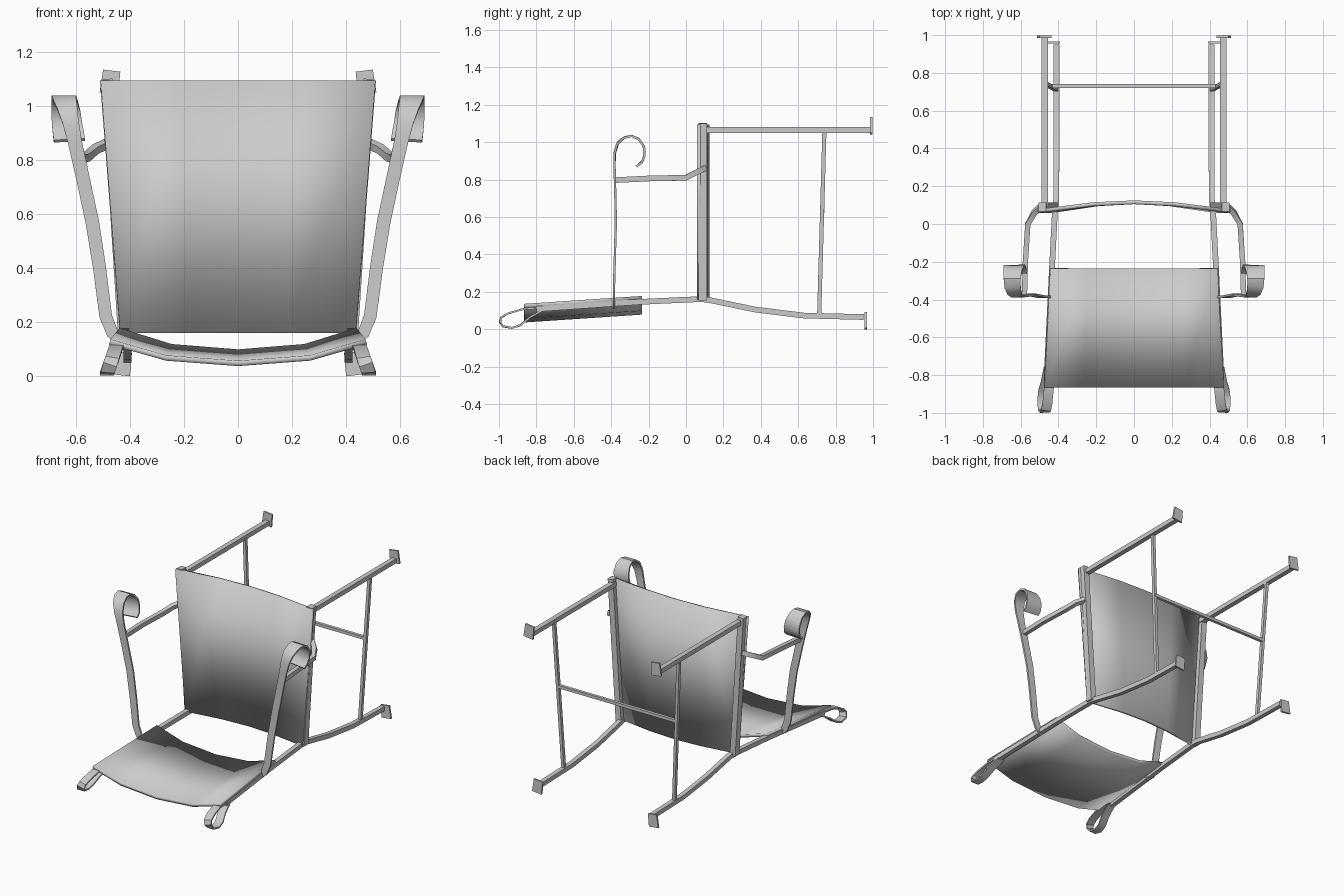
import bpy, bmesh, math
from mathutils import Vector

cube = bpy.data.objects.get("Cube")
if cube:
    bpy.data.objects.remove(cube, do_unlink=True)

grey = bpy.data.materials.new("plain grey")
grey.use_nodes = True
COLOUR = (0.6, 0.6, 0.6, 1)
grey.diffuse_color = COLOUR
grey.node_tree.nodes["Principled BSDF"].inputs["Base Color"].default_value = COLOUR


def finish(name, bm, mirror=False, smooth=True, thickness=0):
    bmesh.ops.recalc_face_normals(bm, faces=bm.faces)
    mesh = bpy.data.meshes.new(name)
    bm.to_mesh(mesh)
    bm.free()
    mesh.materials.append(grey)
    obj = bpy.data.objects.new(name, mesh)
    bpy.context.collection.objects.link(obj)
    if thickness:
        mod = obj.modifiers.new("Thickness", 'SOLIDIFY')
        mod.thickness = thickness
        mod.offset = 0
    if mirror:
        mod = obj.modifiers.new("Mirror", 'MIRROR')
        mod.use_mirror_merge = False
    if smooth:
        bpy.ops.object.select_all(action='DESELECT')
        obj.select_set(True)
        bpy.context.view_layer.objects.active = obj
        bpy.ops.object.shade_smooth_by_angle(angle=math.radians(35))
    return obj


def strip(name, path, width, depth, side=(1, 0, 0), mirror=True):
    """Sweep a rectangle along a path; width may vary from point to point."""
    pts = [Vector(p) for p in path]
    widths = width if isinstance(width, list) else [width] * len(pts)
    bm = bmesh.new()
    rings = []
    for i, p in enumerate(pts):
        t = (pts[min(i + 1, len(pts) - 1)] - pts[max(i - 1, 0)]).normalized()
        s = Vector(side)
        s = (s - t * s.dot(t)).normalized()
        n = t.cross(s)
        s, n = s * widths[i] / 2, n * depth / 2
        rings.append([bm.verts.new(p + c) for c in (s + n, n - s, -s - n, s - n)])
    for a, b in zip(rings, rings[1:]):
        for k in range(4):
            j = (k + 1) % 4
            bm.faces.new((a[k], a[j], b[j], b[k]))
    bm.faces.new(rings[0])
    bm.faces.new(rings[-1])
    return finish(name, bm, mirror)


def panel(name, rows, thickness):
    """Curved sheet spanning rows of points."""
    bm = bmesh.new()
    grid = [[bm.verts.new(p) for p in row] for row in rows]
    for a, b in zip(grid, grid[1:]):
        for k in range(len(a) - 1):
            bm.faces.new((a[k], a[k + 1], b[k + 1], b[k]))
    return finish(name, bm, thickness=thickness)


def foot(name, x, y, z, tilt):
    """Thin tapered plate at the end of a leg."""
    bm = bmesh.new()
    outline = [(-0.035, -0.043), (0.035, -0.043), (0.032, 0.043), (-0.032, 0.043)]
    c, s = math.cos(tilt), math.sin(tilt)
    face = bm.faces.new([bm.verts.new((x + u * c - v * s, y, z + u * s + v * c))
                         for u, v in outline])
    new = bmesh.ops.extrude_face_region(bm, geom=[face])["geom"]
    bmesh.ops.translate(bm, vec=(0, 0.012, 0),
                        verts=[v for v in new if isinstance(v, bmesh.types.BMVert)])
    return finish(name, bm, mirror=True, smooth=False)


# Seat, standing upright and bowed to the rear
bow = [(-1, 0.068), (-0.42, 0.105), (0, 0.115), (0.42, 0.105), (1, 0.068)]
panel("seat", [[(u * w, y, z) for u, y in bow] for w, z in ((0.437, 0.158), (0.51, 1.095))], 0.02)
strip("seat_rail", [(0.425, 0.09, 0.155), (0.485, 0.09, 1.1)], 0.04, 0.045)

# Backrest, lying almost flat and sagging in the middle
sag = [(-1, 0.08), (-0.56, 0.02), (0, 0), (0.56, 0.02), (1, 0.08)]
panel("backrest", [[(u * w, y, z + d) for u, d in sag]
                   for w, y, z in ((0.475, -0.865, 0.046), (0.442, -0.235, 0.088))], 0.02)

# Back uprights running on into the rear legs
strip("back_upright_and_rear_leg",
      [(0.462, -0.8, 0.108), (0.435, -0.25, 0.146), (0.418, 0.08, 0.161), (0.412, 0.13, 0.155),
       (0.41, 0.37, 0.105), (0.41, 0.63, 0.073), (0.41, 0.95, 0.065)], 0.03, 0.03)
strip("front_leg", [(0.473, 0.09, 1.065), (0.473, 0.985, 1.065)], 0.033, 0.03)
foot("rear_foot", 0.43, 0.955, 0.045, 0.12)
foot("front_foot", 0.473, 0.985, 1.088, 0.12)

# Struts between the legs
strip("side_strut", [(0.465, 0.74, 1.06), (0.412, 0.712, 0.075)], 0.02, 0.022)
strip("cross_bar", [(-0.442, 0.73, 0.63), (0.442, 0.73, 0.63)], 0.02, 0.02, (0, 0, 1), False)

# Scrolls at the top of the back
scroll = [(-0.76, 0.115), (-0.87, 0.108), (-0.95, 0.085), (-0.985, 0.065), (-0.994, 0.042),
          (-0.98, 0.016), (-0.93, 0.007), (-0.885, 0.022), (-0.84, 0.06), (-0.76, 0.105)]
strip("back_scroll", [(0.45 + (0.11 - z) * 0.35, y, z) for y, z in scroll], 0.052, 0.01)

# Arm posts, widening into a curl at the end
post = [(0.425, -0.385, 0.125), (0.465, -0.385, 0.158), (0.49, -0.385, 0.22), (0.513, -0.38, 0.4),
        (0.54, -0.375, 0.57), (0.572, -0.378, 0.72), (0.605, -0.382, 0.87), (0.62, -0.382, 0.94),
        (0.633, -0.365, 0.995), (0.643, -0.33, 1.025), (0.645, -0.29, 1.033), (0.643, -0.25, 1.015),
        (0.638, -0.225, 0.975), (0.633, -0.222, 0.93), (0.628, -0.235, 0.895), (0.625, -0.262, 0.872)]
strip("arm_post", post, [0.04, 0.045, 0.047, 0.048, 0.05, 0.05, 0.052, 0.06, 0.075, 0.086,
                         0.09, 0.098, 0.108, 0.112, 0.115, 0.115], 0.012)

# Arms joining the posts to the seat
strip("arm", [(0.58, -0.38, 0.797), (0.575, -0.2, 0.806), (0.562, 0, 0.81),
              (0.528, 0.06, 0.84), (0.485, 0.1, 0.86)], 0.028, 0.03)
